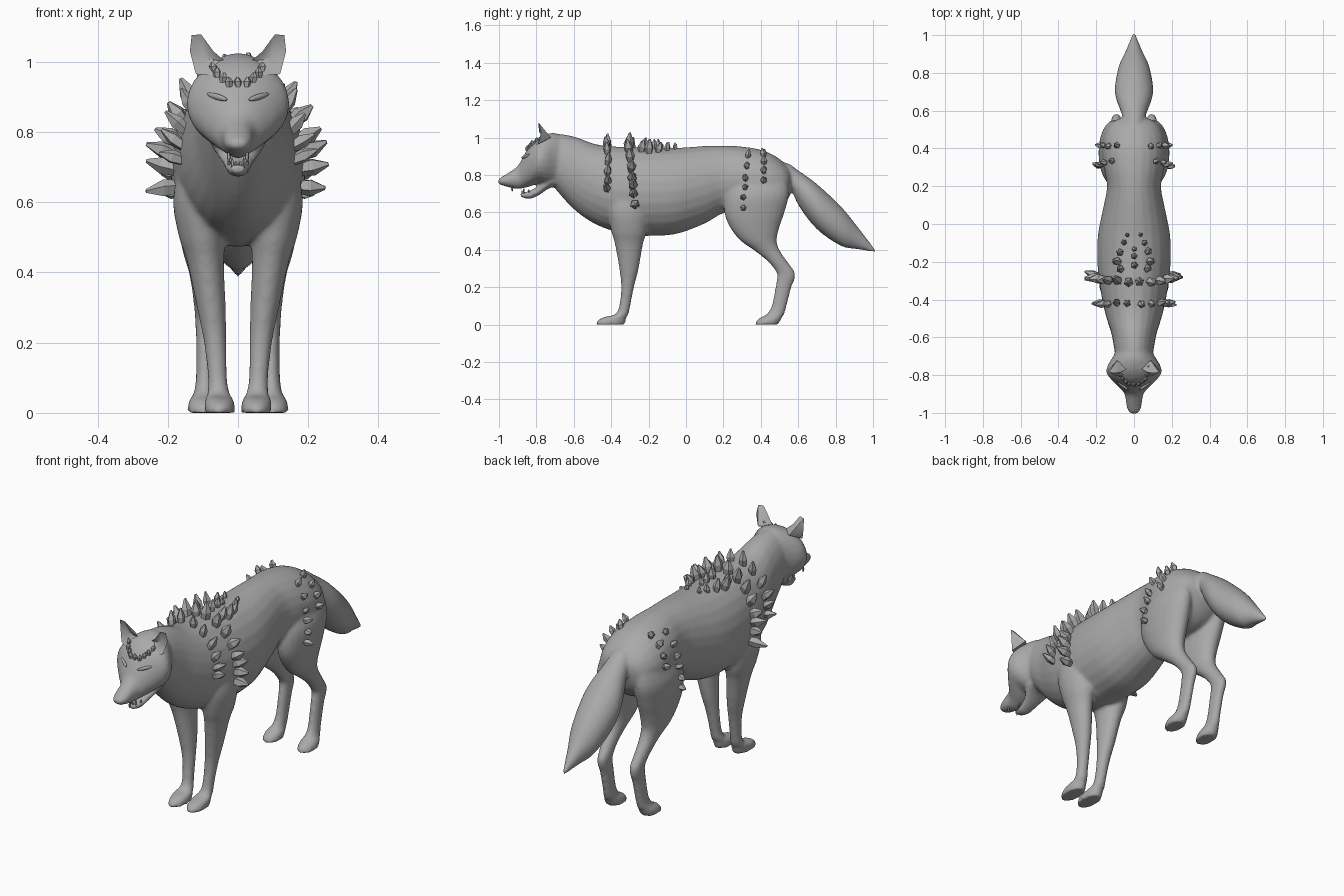
import bpy, bmesh, math, random
from mathutils import Vector
from mathutils.bvhtree import BVHTree

random.seed(4)
old = bpy.data.objects.get("Cube")
if old:
    bpy.data.objects.remove(old)

grey = bpy.data.materials.new("stone grey")
grey.use_nodes = True
grey.diffuse_color = (0.4, 0.4, 0.4, 1)
grey.node_tree.nodes["Principled BSDF"].inputs["Base Color"].default_value = grey.diffuse_color


def finish(name, bm, smooth=True):
    bmesh.ops.recalc_face_normals(bm, faces=bm.faces)
    mesh = bpy.data.meshes.new(name)
    bm.to_mesh(mesh)
    bm.free()
    mesh.materials.append(grey)
    for poly in mesh.polygons:
        poly.use_smooth = smooth
    obj = bpy.data.objects.new(name, mesh)
    bpy.context.collection.objects.link(obj)
    return obj


def catmull(rows, steps=4):
    """Rows of numbers, smoothly interpolated."""
    out = []
    last = len(rows) - 1
    for i in range(last):
        a, b, c, d = rows[max(i - 1, 0)], rows[i], rows[i + 1], rows[min(i + 2, last)]
        for s in range(steps):
            t = s / steps
            out.append([q + t / 2 * (r - p + t * (2 * p - 5 * q + 4 * r - e + t * (3 * (q - r) + e - p)))
                        for p, q, r, e in zip(a, b, c, d)])
    return out + [list(rows[-1])]


def skin(bm, rings):
    """Bridge a list of point loops and cap both ends."""
    loops = [[bm.verts.new(p) for p in ring] for ring in rings]
    for a, b in zip(loops, loops[1:]):
        for i in range(len(a)):
            j = (i + 1) % len(a)
            bm.faces.new((a[i], a[j], b[j], b[i]))
    bm.faces.new(loops[0])
    bm.faces.new(loops[-1])


def turn(n=24):
    return [(math.cos(k * math.tau / n), math.sin(k * math.tau / n)) for k in range(n)]


def trunk(bm, rows):
    """Rows: y, top, bottom, half width."""
    skin(bm, [[(w * c, y, (top + low) / 2 + (top - low) / 2 * s) for c, s in turn()]
              for y, top, low, w in catmull(rows)])


def limb(bm, rows):
    """Rows: z, inner x, outer x, front y, back y; built on both sides."""
    for side in (1, -1):
        skin(bm, [[(side * ((a + b) / 2 + (b - a) / 2 * c), (f + k) / 2 + (k - f) / 2 * s, z)
                   for c, s in turn()] for z, a, b, f, k in catmull(rows)])


# Torso and neck
bm = bmesh.new()
trunk(bm, [(-.74, 1.02, .78, .09), (-.66, 1.018, .68, .105), (-.58, 1, .60, .12),
           (-.5, .97, .545, .145), (-.42, .955, .51, .165), (-.3, .95, .475, .185),
           (-.18, .945, .475, .195), (-.05, .945, .485, .19), (.1, .955, .54, .16),
           (.2, .957, .595, .143), (.3, .952, .59, .16), (.4, .935, .58, .17),
           (.48, .9, .6, .155), (.54, .85, .66, .115), (.57, .81, .74, .04)])
# Head with muzzle, then lower jaw
trunk(bm, [(-1.005, .775, .755, .018), (-.985, .79, .745, .034), (-.95, .812, .735, .042),
           (-.9, .848, .725, .05), (-.87, .9, .73, .075), (-.83, .965, .74, .115),
           (-.79, 1.0, .755, .145), (-.75, 1.018, .745, .14), (-.7, 1.025, .74, .11),
           (-.64, 1.0, .74, .08)])
trunk(bm, [(-.885, .707, .683, .02), (-.84, .714, .672, .032),
           (-.79, .742, .69, .045), (-.73, .79, .73, .075), (-.68, .82, .74, .07)])
# Tail
trunk(bm, [(.5, .87, .79, .04), (.55, .86, .755, .052), (.6, .825, .64, .072), (.7, .752, .51, .102),
           (.83, .63, .42, .082), (.92, .52, .403, .042), (1.01, .405, .385, .006)])
# Front legs with paws
limb(bm, [(.7, .05, .17, -.42, -.2), (.6, .03, .185, -.42, -.2), (.5, .035, .168, -.4, -.21),
          (.43, .04, .145, -.38, -.23), (.3, .035, .117, -.357, -.253), (.2, .033, .097, -.347, -.278),
          (.1, .031, .086, -.357, -.298), (.055, .023, .088, -.38, -.308), (.04, .013, .094, -.44, -.318),
          (.02, .009, .096, -.475, -.323), (0, .009, .096, -.482, -.328)])
# Hind legs with hocks and paws
limb(bm, [(.82, .05, .14, .27, .53), (.7, .03, .185, .215, .55), (.6, .03, .182, .205, .527),
          (.52, .035, .17, .235, .5), (.45, .045, .155, .29, .485), (.4, .055, .14, .36, .5),
          (.34, .062, .13, .435, .54), (.28, .064, .123, .483, .582), (.24, .066, .121, .485, .58),
          (.2, .067, .119, .478, .564), (.1, .068, .12, .458, .538), (.055, .066, .127, .43, .525),
          (.037, .059, .139, .395, .512), (.015, .056, .144, .373, .502), (0, .056, .144, .368, .49)])

tree = BVHTree.FromBMesh(bm)
body = finish("wolf_body", bm)
remesh = body.modifiers.new("Blend", "REMESH")
remesh.mode = "VOXEL"
remesh.voxel_size = 0.009
remesh.use_smooth_shade = True
relax = body.modifiers.new("Relax", "SMOOTH")
relax.factor = 0.5
relax.iterations = 6

# Ears: pointed cups with a hollow front and a rounded back
for side, label in ((1, "left"), (-1, "right")):
    bm = bmesh.new()
    rim = [(.035, -.765, 1.0), (.07, -.785, 1.03), (.105, -.79, 1.078), (.132, -.785, 1.076),
           (.137, -.775, 1.03), (.12, -.79, .965), (.07, -.82, .96)]
    verts = [bm.verts.new((side * x, y, z)) for x, y, z in rim]
    hollow = bm.verts.new((side * .095, -.765, 1.01))
    back = bm.verts.new((side * .09, -.722, 1.0))
    for i, v in enumerate(verts):
        w = verts[(i + 1) % len(verts)]
        bm.faces.new((v, w, hollow))
        bm.faces.new((w, v, back))
    ear = finish(label + "_ear", bm)
    bpy.context.view_layer.objects.active = ear
    ear.select_set(True)
    bpy.ops.object.shade_smooth_by_angle(angle=math.radians(50))
    ear.select_set(False)


def crystal(bm, base, direction, radius, length):
    """Five-sided shard, widest below the middle, with a blunt slanted tip."""
    axis = direction.normalized()
    u = axis.orthogonal().normalized()
    v = axis.cross(u)
    spin = random.random() * math.tau
    lean = (u * random.uniform(-.4, .4) + v * random.uniform(-.4, .4)) * radius
    rings = []
    for height, width in ((-.3, .7), (.4, 1), (1, .22)):
        rings.append([base + axis * length * height + lean * max(height, 0)
                      + (u * math.cos(spin + k * math.tau / 5)
                         + v * math.sin(spin + k * math.tau / 5)) * radius * width
                      for k in range(5)])
    skin(bm, rings)


def cluster(name, rows):
    """Rows: y, degrees from straight up, radius, length; mirrored unless on the spine."""
    bm = bmesh.new()
    for y, degrees, radius, length in rows:
        a = math.radians(degrees)
        for side in ((1, -1) if degrees else (1,)):
            ray = Vector((side * math.sin(a), 0, math.cos(a)))
            hit, normal, _, _ = tree.ray_cast(Vector((0, y, .72)) + ray, -ray)
            if hit:
                crystal(bm, hit, ray + Vector((0, random.uniform(-.15, .3), .35)),
                        radius, length * random.uniform(.85, 1.15))
    finish(name, bm, smooth=False)


cluster("neck_crystals", [(-.42, d, .021, .065) for d in (9, 24, 42, 60, 75, 89)])
cluster("shoulder_crystals", [(-.31 + .0003 * d, d, .026, .075) for d in (7, 22, 38, 55, 72, 84, 97, 113)])
cluster("spine_crystals", [(-.24, 18, .022, .06), (-.2, 22, .024, .07), (-.15, 19, .02, .06),
                           (-.1, 14, .016, .045), (-.06, 9, .012, .03),
                           (-.22, 0, .02, .05), (-.17, 0, .017, .045), (-.13, 0, .014, .035)])
cluster("hip_crystals", [(.34 - .0003 * d, d, .017, .04) for d in (32, 50, 70, 86, 103, 118)]
        + [(.415, d, .018, .038) for d in (25, 42, 58, 74)])

# Forehead stones and closed eyelids, laid on the face from the front
stones, lids = bmesh.new(), bmesh.new()
for x, z in ((0, .935), (.025, .935), (.043, .948), (.06, .962), (.068, .978), (.075, .995)):
    for side in ((1, -1) if x else (1,)):
        hit, normal, _, _ = tree.ray_cast(Vector((side * x, -2, z)), Vector((0, 1, 0)))
        if hit:
            crystal(stones, hit, normal + Vector((0, 0, .5)), .012, .022)
for side in (1, -1):
    hit, normal, _, _ = tree.ray_cast(Vector((side * .06, -2, .9)), Vector((0, 1, 0)))
    made = bmesh.ops.create_uvsphere(lids, u_segments=12, v_segments=8, radius=1)["verts"]
    for vert in made:
        x, y, z = vert.co
        vert.co = hit + Vector((side * x * .03, y * .01 + x * .022, z * .009 + x * .008))
finish("forehead_stones", stones, smooth=False)
finish("eyelids", lids)

# Teeth: fangs and small front teeth
teeth = bmesh.new()
for side in (1, -1):
    for x, y, z, size in ((.016, -.868, .705, .022), (.006, -.875, .705, .012), (.026, -.84, .71, .012)):
        crystal(teeth, Vector((side * x, y, z)), Vector((0, 0, 1)), .005, size)
    crystal(teeth, Vector((side * .026, -.93, .735)), Vector((0, 0, -1)), .006, .022)
finish("teeth", teeth, smooth=False)
